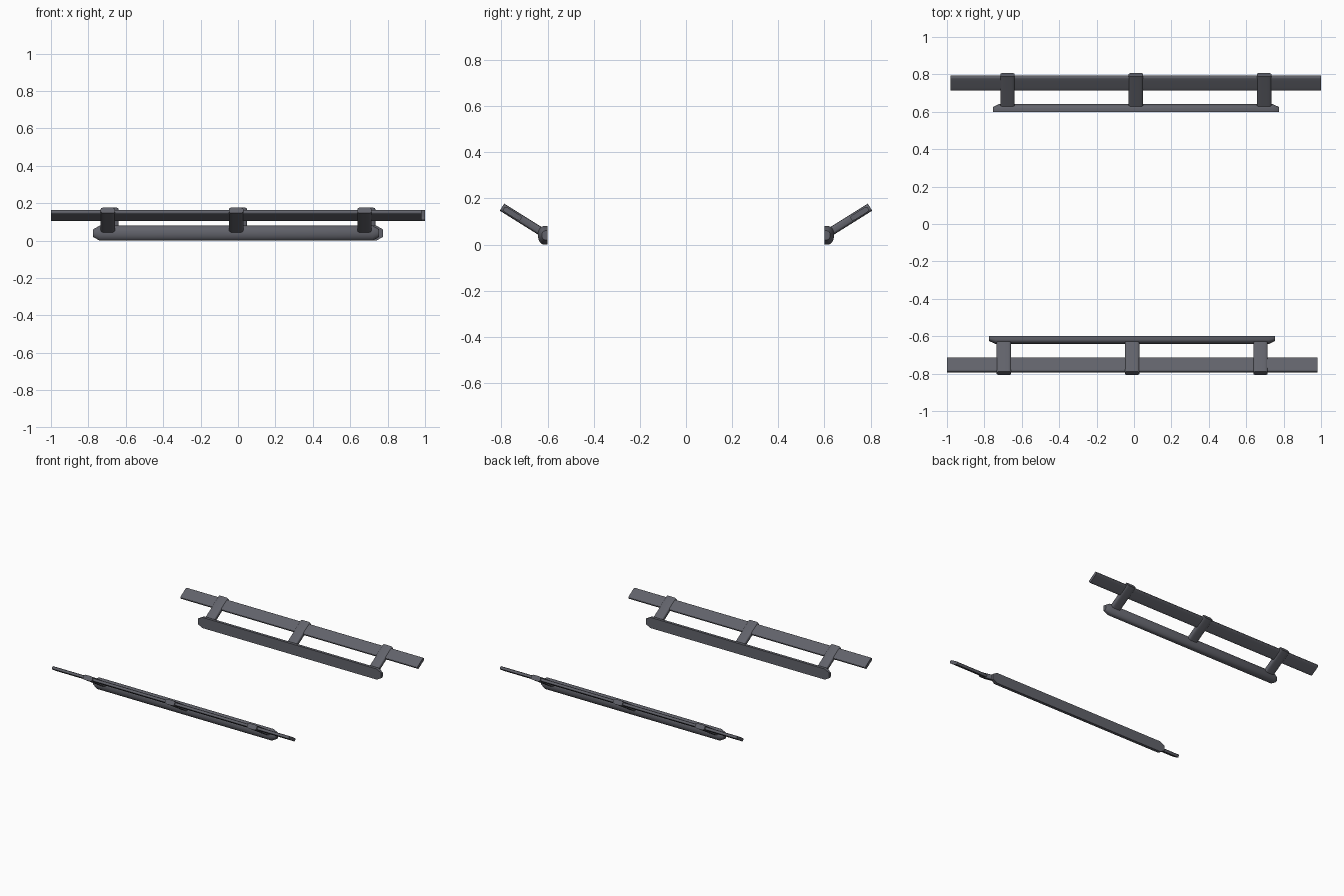
import bpy, bmesh, math
from mathutils import Vector, Matrix

if "Cube" in bpy.data.objects:
    bpy.data.objects.remove(bpy.data.objects["Cube"])

paint = bpy.data.materials.new("dark grey metal")
paint.diffuse_color = (0.12, 0.123, 0.145, 1)
paint.use_nodes = True
paint.node_tree.nodes["Principled BSDF"].inputs["Base Color"].default_value = paint.diffuse_color

TILT = math.radians(32)
ALONG = Vector((0, math.cos(TILT), math.sin(TILT)))    # up the arm, outward
NORMAL = Vector((0, -math.sin(TILT), math.cos(TILT)))  # off the step face
ACROSS = Vector((1, 0, 0))
STEP_CENTRE = Vector((0.01, 0.753, 0.134))


def superellipse(a, b, power, count):
    """Rounded rectangle section as (u, v) pairs."""
    pts = []
    for i in range(count):
        t = 2 * math.pi * (i + 0.5) / count
        c, s = math.cos(t), math.sin(t)
        pts.append((a * math.copysign(abs(c) ** (2 / power), c),
                    b * math.copysign(abs(s) ** (2 / power), s)))
    return pts


def loft(name, rings, turn):
    """Skin a list of equal rings, cap both ends."""
    bm = bmesh.new()
    loops = [[bm.verts.new(turn @ p) for p in ring] for ring in rings]
    n = len(loops[0])
    for a, b in zip(loops, loops[1:]):
        for i in range(n):
            j = (i + 1) % n
            bm.faces.new((a[i], a[j], b[j], b[i]))
    bm.faces.new(loops[0])
    bm.faces.new(loops[-1])
    bmesh.ops.recalc_face_normals(bm, faces=bm.faces)
    mesh = bpy.data.meshes.new(name)
    bm.to_mesh(mesh)
    bm.free()
    mesh.materials.append(paint)
    mesh.shade_smooth()
    mesh.set_sharp_from_angle(angle=math.radians(40))
    obj = bpy.data.objects.new(name, mesh)
    bpy.context.collection.objects.link(obj)


def rail_ring(x, scale_y, scale_z):
    """D section: flat inner wall at y 0.6, rounded outside."""
    pts = [Vector((x, 0.6, 0.04 - 0.04 * scale_z))]
    for i in range(13):
        t = math.pi * (i / 12 - 0.5)
        pts.append(Vector((x, 0.6 + scale_y * (0.017 + 0.025 * math.cos(t)),
                           0.04 + 0.04 * scale_z * math.sin(t))))
    pts.append(Vector((x, 0.6, 0.04 + 0.04 * scale_z)))
    return pts


# the second side is the first one turned half round
for side, angle in (("back", 0), ("front", math.pi)):
    turn = Matrix.Rotation(angle, 3, 'Z')

    # mounting rail with tapered ends
    loft(side + "_rail", [rail_ring(0.01 + x, sy, sz) for x, sy, sz in
                          ((-0.765, 0.6, 0.5), (-0.73, 1, 1),
                           (0.73, 1, 1), (0.765, 0.6, 0.5))], turn)

    # tilted step board
    section = superellipse(0.044, 0.012, 5, 28)
    loft(side + "_step", [[STEP_CENTRE + ACROSS * x + ALONG * u + NORMAL * v
                           for u, v in section] for x in (-0.99, 0.99)], turn)

    # arms holding the step
    section = superellipse(0.0385, 0.018, 4, 28)
    for i, x in enumerate((-0.686, 0, 0.686)):
        loft(f"{side}_arm_{i + 1}",
             [[STEP_CENTRE + ACROSS * (x + u) + ALONG * d + NORMAL * v
               for u, v in section] for d in (-0.155, 0.053)], turn)
